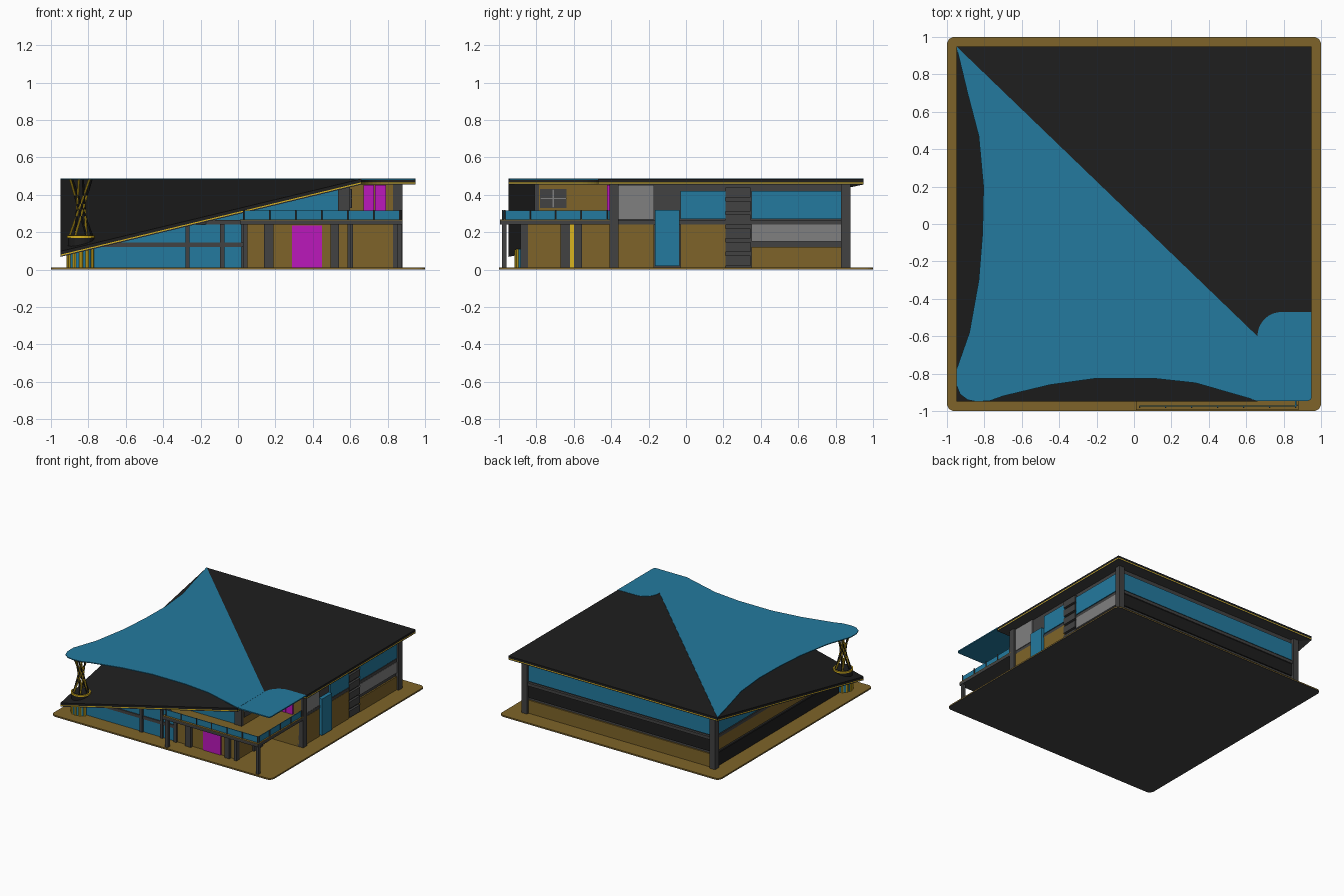
import bpy, bmesh
from math import sin, cos, pi, radians
from mathutils import Vector, Matrix


def lin(c):
    return c / 12.92 if c < 0.04 else ((c + 0.055) / 1.055) ** 2.4


def mat(name, h):
    m = bpy.data.materials.new(name)
    m.diffuse_color = [lin(int(h[i:i + 2], 16) / 255) for i in (0, 2, 4)] + [1]
    return m


BLACK, DARK = mat("black", "1e1e1e"), mat("dark", "424242")
BLUE, BROWN = mat("blue", "237a9f"), mat("brown", "7e6429")
YELLOW, PINK = mat("yellow", "d9b320"), mat("magenta", "bb18bb")
GREY = mat("grey", "808080")


def prism(name, pts, vec, m):
    """Extrude a flat polygon of 3D points along a vector."""
    bm = bmesh.new()
    f = bm.faces.new([bm.verts.new(p) for p in pts])
    new = bmesh.ops.extrude_face_region(bm, geom=[f])["geom"]
    bmesh.ops.translate(bm, vec=Vector(vec), verts=[g for g in new if isinstance(g, bmesh.types.BMVert)])
    bmesh.ops.recalc_face_normals(bm, faces=bm.faces)
    return finish(name, bm, m)


def finish(name, bm, m):
    me = bpy.data.meshes.new(name)
    bm.to_mesh(me)
    bm.free()
    ob = bpy.data.objects.new(name, me)
    me.materials.append(m)
    bpy.context.collection.objects.link(ob)
    return ob


def box(name, x0, x1, y0, y1, z0, z1, m):
    return prism(name, [(x0, y0, z0), (x1, y0, z0), (x1, y1, z0), (x0, y1, z0)], (0, 0, z1 - z0), m)


def plan(name, pts, z0, z1, m):
    return prism(name, [(x, y, z0) for x, y in pts], (0, 0, z1 - z0), m)


def rod(name, a, b, r, m, n=8):
    a, b = Vector(a), Vector(b)
    bm = bmesh.new()
    rot = (b - a).to_track_quat('Z', 'Y').to_matrix().to_4x4()
    bmesh.ops.create_cone(bm, cap_ends=True, segments=n, radius1=r, radius2=r, depth=(b - a).length,
                          matrix=Matrix.Translation((a + b) / 2) @ rot)
    return finish(name, bm, m)


def arc(cx, cy, r, a0, a1, n=8):
    return [(cx + r * cos(radians(a0 + (a1 - a0) * i / n)), cy + r * sin(radians(a0 + (a1 - a0) * i / n)))
            for i in range(n + 1)]


# Ground slab with rounded corners
ground = [p for k, (sx, sy) in enumerate([(1, 1), (-1, 1), (-1, -1), (1, -1)])
          for p in arc(sx * 0.96, sy * 0.96, 0.04, 90 * k, 90 * k + 90, 5)]
plan("ground_base", ground, 0, 0.004, DARK)
plan("ground_top", ground, 0.004, 0.012, BROWN)

# Layered roof: flat part with the balcony cutout, and the part folded down to the front left corner
notch = arc(0.79, -0.60, 0.13, 90, 180)
flat = [(-0.95, 0.95), (0.95, 0.95), (0.95, -0.47)] + notch + [(0.66, -0.95)]
low = [(-0.95, 0.95, 0.455), (-0.95, -0.95, 0.068), (0.66, -0.95, 0.455)]
for layer, z0, z1, m in (("soffit", 0, 0.006, DARK), ("trim", 0.006, 0.012, YELLOW), ("top", 0.012, 0.03, BLACK)):
    plan("flat_roof_" + layer, flat, 0.455 + z0, 0.455 + z1, m)
    prism("folded_roof_" + layer, [(x, y, z + z0) for x, y, z in low], (0, 0, z1 - z0), m)

# Stretched canopy and its rounded extension over the balcony
canopy = [(-0.95, 0.95), (-0.89, 0.70), (-0.83, 0.47), (-0.805, 0.2), (-0.81, -0.05), (-0.83, -0.3), (-0.88, -0.58),
          (-0.95, -0.78), (-0.95, -0.86), (-0.93, -0.91), (-0.89, -0.94), (-0.84, -0.95), (-0.77, -0.945),
          (-0.70, -0.92), (-0.45, -0.86), (-0.2, -0.825), (0.1, -0.825), (0.33, -0.85), (0.66, -0.945), (0.66, -0.60)]
plan("canopy", canopy, 0.481, 0.488, BLUE)
plan("balcony_canopy", [(0.66, -0.945)] + arc(0.93, -0.925, 0.02, -90, 0, 4) + [(0.95, -0.47)] + notch,
     0.478, 0.487, BLUE)

# Twisted strut mast on a round base
cx = cy = -0.84
rod("mast_base", (cx, cy, 0.12), (cx, cy, 0.17), 0.07, BLACK, 24)
rod("mast_base_ring", (cx, cy, 0.17), (cx, cy, 0.182), 0.075, YELLOW, 24)
rod("mast_base_cap", (cx, cy, 0.18), (cx, cy, 0.185), 0.065, BLACK, 24)
for i in range(6):
    for s in (-1, 1):
        a, b = i * pi / 3, i * pi / 3 + s * radians(140)
        rod("mast_strut", (cx + 0.06 * cos(a), cy + 0.06 * sin(a), 0.18),
            (cx + 0.06 * cos(b), cy + 0.06 * sin(b), 0.482), 0.006, YELLOW if s > 0 else BLACK)

# Striped drum under the low corner
rod("drum", (cx, cy, 0.01), (cx, cy, 0.11), 0.07, BLUE, 24)
for i in range(12):
    a = i * pi / 6
    rod("drum_stripe", (cx + 0.067 * cos(a), cy + 0.067 * sin(a), 0.01),
        (cx + 0.067 * cos(a), cy + 0.067 * sin(a), 0.11), 0.011, YELLOW)

# Upper floor
plan("upper_floor", [(-0.17, -0.86), (-0.86, -0.05), (-0.86, 0.87), (0.86, 0.87), (0.86, -0.41), (0.6, -0.41),
                     (0.6, -0.86)], 0.24, 0.265, DARK)

# Corner posts
for x, y in ((-0.855, 0.855), (0.855, 0.855), (0.855, -0.385)):
    box("corner_post", x - 0.025, x + 0.025, y - 0.025, y + 0.025, 0.01, 0.456, DARK)

# Back wall
box("back_wall", -0.84, 0.84, 0.83, 0.85, 0.01, 0.456, DARK)
for n, z0, z1, m in (("lower", 0.012, 0.12, BROWN), ("middle", 0.14, 0.24, BLACK), ("glass", 0.275, 0.42, BLUE)):
    box("back_" + n, -0.83, 0.83, 0.845, 0.86, z0, z1, m)

# Left wall cut to the roof slope
def left(name, pts, x, m):
    prism(name, [(x, y, z) for y, z in pts], (0.015, 0, 0), m)

left("left_wall", [(-0.78, 0.01), (0.85, 0.01), (0.85, 0.455), (-0.78, 0.121)], -0.85, DARK)
left("left_lower", [(-0.76, 0.012), (0.83, 0.012), (0.83, 0.12), (-0.76, 0.12)], -0.86, BLACK)
left("left_middle", [(-0.67, 0.14), (0.83, 0.14), (0.83, 0.24), (-0.19, 0.24)], -0.86, BROWN)
left("left_glass", [(-0.02, 0.272), (0.83, 0.272), (0.83, 0.42), (0.68, 0.42)], -0.86, BLUE)

# Right wall with panels, door and louvres
box("right_wall", 0.83, 0.85, -0.39, 0.85, 0.01, 0.456, DARK)
for n, y0, y1, z0, z1, m in (
        ("lower_back", 0.35, 0.83, 0.012, 0.12, BROWN), ("grey_back", 0.35, 0.83, 0.15, 0.24, GREY),
        ("glass_back", 0.35, 0.83, 0.27, 0.42, BLUE), ("lower_mid", -0.03, 0.21, 0.012, 0.24, BROWN),
        ("glass_mid", -0.03, 0.21, 0.27, 0.42, BLUE), ("lower_front", -0.36, -0.17, 0.012, 0.24, BROWN),
        ("grey_front", -0.40, -0.17, 0.268, 0.453, GREY)):
    box("right_" + n, 0.845, 0.862, y0, y1, z0, z1, m)
box("right_door", 0.845, 0.88, -0.165, -0.035, 0.02, 0.32, BLUE)
for i in range(6):
    box("louvre", 0.845, 0.868, 0.21, 0.345, 0.02 + i * 0.073, 0.075 + i * 0.073, DARK)

# Front ground floor: glazing, mullions, wall panels and door
def front(name, pts, y, m):
    prism(name, [(x, y, z) for x, z in pts], (0, 0.015, 0), m)

front("front_glass", [(-0.78, 0.012), (0.02, 0.012), (0.02, 0.24), (-0.30, 0.24), (-0.78, 0.125)], -0.86, BLUE)
front("front_rail", [(-0.76, 0.12), (0.03, 0.12), (0.03, 0.145), (-0.7, 0.145)], -0.868, DARK)
for x in (-0.27, -0.085, 0.04):
    box("mullion", x - 0.012, x + 0.012, -0.875, -0.85, 0.01, 0.245, DARK)
box("front_wall", 0.03, 0.6, -0.86, -0.845, 0.01, 0.245, BROWN)
box("front_door", 0.29, 0.45, -0.868, -0.85, 0.012, 0.235, PINK)
for x0, x1 in ((0.14, 0.19), (0.495, 0.54), (0.585, 0.605)):
    box("front_pier", x0, x1, -0.885, -0.845, 0.01, 0.245, DARK)

# Recess walls under the balcony
box("recess_side", 0.585, 0.6, -0.86, -0.4, 0.01, 0.245, BROWN)
box("recess_back", 0.59, 0.84, -0.41, -0.395, 0.01, 0.245, BROWN)
for y0, y1, m in ((-0.67, -0.62, DARK), (-0.62, -0.60, YELLOW), (-0.60, -0.555, DARK)):
    box("recess_strip", 0.59, 0.615, y0, y1, 0.01, 0.245, m)

# Upper storey facing the balcony
front("upper_glass", [(-0.23, 0.265), (0.54, 0.265), (0.54, 0.456)], -0.8, BLUE)
box("upper_pier", 0.535, 0.6, -0.81, -0.785, 0.265, 0.456, DARK)
box("upper_side", 0.585, 0.6, -0.8, -0.4, 0.265, 0.456, BROWN)
box("upper_back", 0.59, 0.86, -0.41, -0.39, 0.265, 0.456, BROWN)
for x0, x1 in ((0.67, 0.728), (0.732, 0.79)):
    box("upper_door", x0, x1, -0.422, -0.4, 0.266, 0.453, PINK)
box("side_window", 0.59, 0.606, -0.78, -0.64, 0.33, 0.43, DARK)
box("window_bar", 0.59, 0.61, -0.713, -0.707, 0.33, 0.43, GREY)
box("window_bar", 0.59, 0.61, -0.78, -0.64, 0.377, 0.383, GREY)

# Balcony deck, posts and glass railing
for n, z0, z1, m in (("beam", 0.24, 0.262, DARK), ("deck", 0.262, 0.267, BROWN)):
    plan("balcony_" + n, [(0.01, -0.995), (0.88, -0.995), (0.88, -0.4), (0.58, -0.4), (0.58, -0.8), (0.01, -0.8)],
         z0, z1, m)
for x in (0.04, 0.865):
    box("balcony_post", x - 0.012, x + 0.012, -0.985, -0.96, 0.01, 0.245, DARK)
box("railing_front", 0.03, 0.865, -0.976, -0.97, 0.267, 0.315, BLUE)
box("railing_side", 0.862, 0.868, -0.976, -0.41, 0.267, 0.315, BLUE)
for i in range(7):
    rod("railing_post", (0.03 + i * 0.139, -0.98, 0.262), (0.03 + i * 0.139, -0.98, 0.32), 0.004, DARK)
for i in range(5):
    rod("railing_post", (0.872, -0.97 + i * 0.137, 0.262), (0.872, -0.97 + i * 0.137, 0.32), 0.004, DARK)
